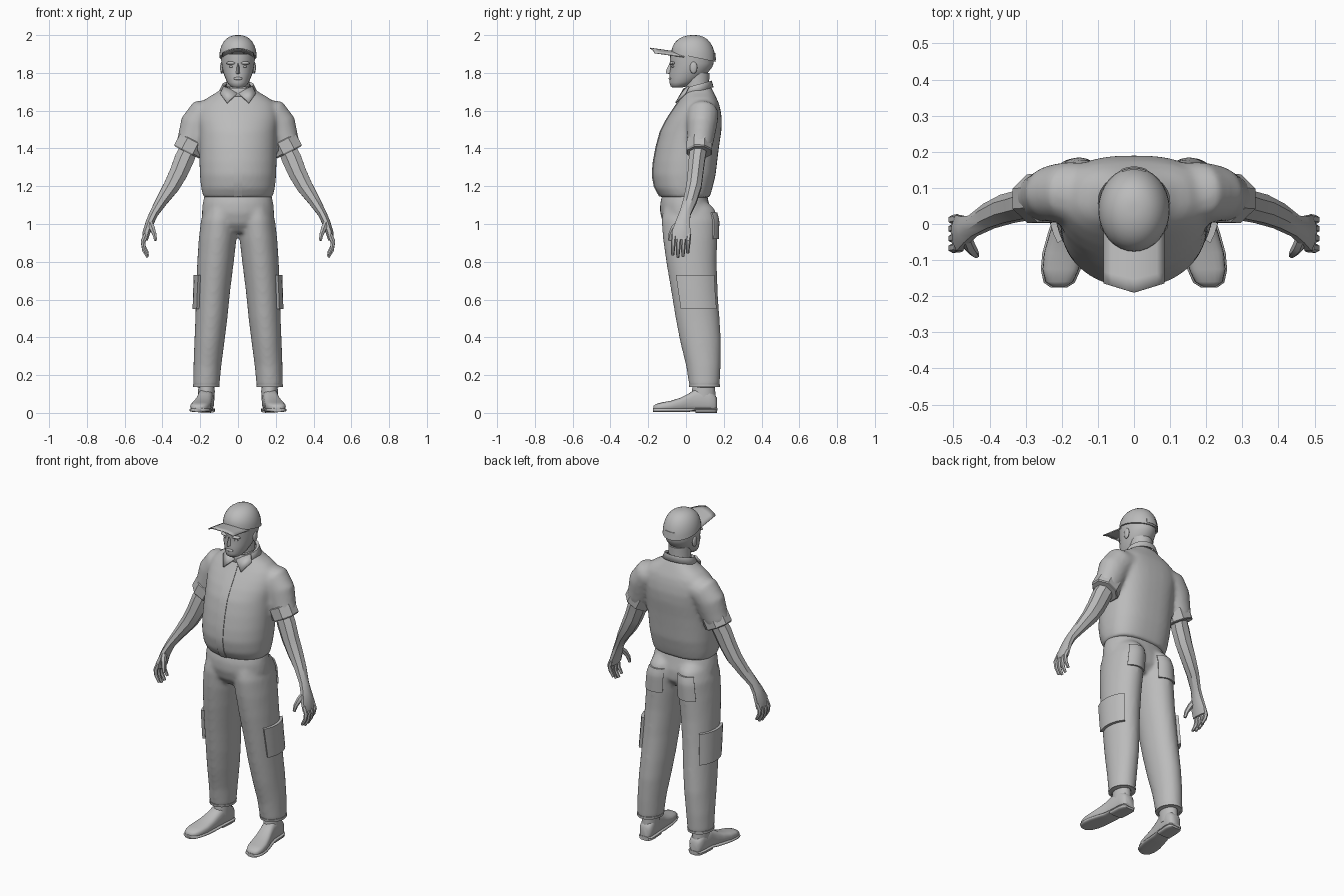
import bpy, bmesh, math
from mathutils import Vector

if "Cube" in bpy.data.objects:
    bpy.data.objects.remove(bpy.data.objects["Cube"])

mat = bpy.data.materials.new("plain_grey")
mat.diffuse_color = (0.5, 0.5, 0.5, 1)
mat.use_nodes = True
mat.node_tree.nodes["Principled BSDF"].inputs["Base Color"].default_value = mat.diffuse_color


def finish(name, bm, mirror=False, voxel=0, thick=0, angle=35, recalc=True):
    """Turn a bmesh into a named, shaded object with its modifiers."""
    if recalc:
        bmesh.ops.recalc_face_normals(bm, faces=bm.faces[:])
    me = bpy.data.meshes.new(name)
    bm.to_mesh(me)
    bm.free()
    me.materials.append(mat)
    ob = bpy.data.objects.new(name, me)
    bpy.context.collection.objects.link(ob)
    bpy.ops.object.select_all(action='DESELECT')
    ob.select_set(True)
    bpy.context.view_layer.objects.active = ob
    bpy.ops.object.shade_smooth_by_angle(angle=math.radians(angle))
    if thick:
        s = ob.modifiers.new("thickness", 'SOLIDIFY')
        s.thickness, s.offset = thick, 0
    if mirror:
        m = ob.modifiers.new("mirror", 'MIRROR')
        m.use_mirror_merge = False
    if voxel:
        r = ob.modifiers.new("blend", 'REMESH')
        r.mode, r.voxel_size, r.use_smooth_shade = 'VOXEL', voxel, True
        s = ob.modifiers.new("soften", 'SMOOTH')
        s.factor, s.iterations = 0.5, 8
    return ob


def skin(bm, rings, cap=True):
    """Join rings of points with quads."""
    vs = [[bm.verts.new(p) for p in r] for r in rings]
    n = len(vs[0])
    for a, b in zip(vs, vs[1:]):
        for i in range(n):
            j = (i + 1) % n
            bm.faces.new((a[i], a[j], b[j], b[i]))
    if cap:
        bm.faces.new(vs[0][::-1])
        bm.faces.new(vs[-1])


def point(sec, a, off=0, eb=1.0):
    """Point on a level section (z, centre x, half width, front y, back y)."""
    z, cx, hw, yf, yb = sec
    c, s = math.cos(a), math.sin(a)
    e = eb if s > 0 else 1.0
    f = lambda t: math.copysign(abs(t) ** e, t)
    return Vector((cx + (hw + off) * f(c), (yf + yb) / 2 + ((yb - yf) / 2 + off) * f(s), z))


def column(bm, secs, n=32, eb=1.0):
    skin(bm, [[point(s, 2 * math.pi * i / n, 0, eb) for i in range(n)] for s in secs])


def limb(bm, pts, n=8):
    """Tapered tube through (x, y, z, radius across, radius along y)."""
    rings = []
    for i, p in enumerate(pts):
        c = Vector(p[:3])
        t = (Vector(pts[min(i + 1, len(pts) - 1)][:3]) - Vector(pts[max(i - 1, 0)][:3])).normalized()
        v = Vector((0, 1, 0))
        v = (v - t * v.dot(t)).normalized()
        u = t.cross(v)
        rings.append([c + u * p[3] * math.cos(2 * math.pi * (k + .5) / n)
                      + v * p[4] * math.sin(2 * math.pi * (k + .5) / n) for k in range(n)])
    skin(bm, rings)


def section_at(secs, z):
    secs = sorted(secs)
    for a, b in zip(secs, secs[1:]):
        if a[0] <= z <= b[0]:
            t = (z - a[0]) / (b[0] - a[0])
            return tuple(p + (q - p) * t for p, q in zip(a, b))
    return secs[-1]


def patch(name, secs, z0, z1, a0, a1, off, mirror=False, eb=1.0, nz=8, na=8):
    """Raised panel that follows a column's surface."""
    bm = bmesh.new()
    rows = []
    for i in range(nz + 1):
        sec = section_at(secs, z0 + (z1 - z0) * i / nz)
        angs = [math.radians(a0 + (a1 - a0) * k / na) for k in range(na + 1)]
        rows.append([point(sec, a, off, eb) for a in angs] + [point(sec, a, -.012, eb) for a in angs[::-1]])
    skin(bm, rows)
    return finish(name, bm, mirror)


def ball(name, loc, size, mirror=False):
    bm = bmesh.new()
    bmesh.ops.create_uvsphere(bm, u_segments=14, v_segments=8, radius=1)
    for v in bm.verts:
        v.co = Vector(loc) + Vector(a * b for a, b in zip(v.co, size))
    return finish(name, bm, mirror, angle=60)


# Shirt: torso and sleeves blended together
torso = [(1.14, 0, .183, -.135, .125), (1.19, 0, .195, -.165, .14), (1.26, 0, .202, -.178, .157),
         (1.33, 0, .204, -.172, .165), (1.41, 0, .204, -.157, .175), (1.49, 0, .205, -.135, .187),
         (1.55, 0, .212, -.105, .19), (1.60, 0, .21, -.073, .184), (1.64, 0, .195, -.045, .174),
         (1.67, 0, .16, -.025, .16), (1.695, 0, .115, -.015, .148), (1.73, 0, .07, 0, .13)]
bm = bmesh.new()
column(bm, torso, 40, .75)
for s in (1, -1):
    limb(bm, [(s * .12, .085, 1.59, .07, .085), (s * .185, .088, 1.575, .09, .085),
              (s * .218, .085, 1.525, .09, .08), (s * .24, .078, 1.455, .08, .072),
              (s * .262, .072, 1.40, .073, .066)], 16)
finish("shirt", bm, voxel=.011)
patch("shirt_placket", torso, 1.145, 1.675, -96.5, -83.5, .004, nz=20, na=4)

# Rolled sleeve cuffs
bm = bmesh.new()
limb(bm, [(.237, .072, 1.446, .076, .068), (.24, .072, 1.44, .083, .073),
          (.268, .07, 1.385, .083, .073), (.271, .07, 1.379, .076, .068)], 8)
finish("sleeve_cuff", bm, True, angle=25)

# Collar band and pointed wings
bm = bmesh.new()
rings = []
for hw, yf, yb, dz in ((.098, -.03, .142, 0), (.082, -.012, .135, .034), (.068, 0, .125, .03)):
    ring = [point((0, 0, hw, yf, yb), 2 * math.pi * i / 28) for i in range(28)]
    rings.append([Vector((p.x, p.y, 1.678 + dz + .28 * (p.y + .02))) for p in ring])
skin(bm, rings, False)
finish("collar", bm, thick=.008)
bm = bmesh.new()
bm.faces.new([bm.verts.new(p) for p in ((.004, -.025, 1.69), (.058, -.054, 1.64),
                                        (.094, -.005, 1.69), (.076, .015, 1.728), (.04, -.008, 1.712))])
finish("collar_wing", bm, True, thick=.008)

# Trousers: two legs and hips blended together
leg = [(.135, .168, .069, .018, .178), (.25, .162, .074, .0, .184), (.38, .151, .08, -.032, .186),
       (.50, .141, .085, -.055, .178), (.64, .132, .09, -.078, .168), (.80, .119, .097, -.105, .163),
       (.92, .108, .1, -.122, .166), (1.02, .1, .096, -.13, .169), (1.08, .092, .085, -.12, .152),
       (1.11, .09, .07, -.09, .12)]
hips = [(.955, 0, .13, -.08, .10), (1.0, 0, .185, -.12, .135), (1.06, 0, .192, -.138, .135),
        (1.11, 0, .187, -.137, .122), (1.16, 0, .176, -.125, .11)]
bm = bmesh.new()
for s in (1, -1):
    column(bm, [(z, s * cx, hw, a, b) for z, cx, hw, a, b in leg], 28)
column(bm, hips, 32, .85)
finish("trousers", bm, voxel=.011)
patch("trouser_hem", leg, .136, .15, 0, 359.9, .001, True, nz=1, na=32)
patch("cargo_pocket", leg, .55, .73, -38, 52, .016, True)
patch("back_pocket", leg, .92, 1.06, 55, 122, .008, True)

# Bare forearms, palms and curled fingers
bm = bmesh.new()
limb(bm, [(.25, .07, 1.42, .05, .048), (.284, .058, 1.345, .056, .046), (.315, .05, 1.27, .052, .044),
          (.352, .042, 1.20, .046, .043), (.402, .022, 1.125, .034, .038), (.446, -.005, 1.055, .025, .032),
          (.466, -.016, 1.01, .024, .04), (.485, -.025, .955, .022, .054), (.492, -.026, .915, .016, .052)])
for y, drop in ((-.064, .012), (-.037, 0), (-.01, .004), (.015, .022)):
    limb(bm, [(.488, y, .945, .013, .013), (.503, y - .003, .90 + drop / 2, .013, .013),
              (.498, y - .005, .86 + drop, .011, .011), (.478, y - .006, .824 + drop, .008, .008)], 6)
limb(bm, [(.468, -.03, 1.015, .014, .016), (.455, -.062, .98, .016, .017),
          (.442, -.08, .945, .012, .013), (.436, -.086, .912, .008, .009)], 6)
finish("arm_and_hand", bm, True)

# Shoes: upper, sole, heel and ankle
def shoe_part(name, secs, n=20):
    """Loft along y through (y, centre x, half width, bottom, top)."""
    bm = bmesh.new()
    f = lambda t: math.copysign(abs(t) ** .7, t)
    skin(bm, [[(cx + hw * f(math.cos(2 * math.pi * i / n)), y,
                (lo + hi) / 2 + (hi - lo) / 2 * f(math.sin(2 * math.pi * i / n)))
               for i in range(n)] for y, cx, hw, lo, hi in secs])
    return finish(name, bm, True, angle=50)


outline = [(-.173, .208, .018, .036), (-.16, .207, .038, .047), (-.125, .203, .05, .056),
           (-.08, .196, .053, .064), (-.03, .187, .048, .08), (.01, .179, .043, .10),
           (.05, .172, .041, .125), (.12, .168, .042, .125), (.15, .166, .038, .10), (.163, .166, .026, .08)]
shoe_part("shoe_upper", [(y, cx, hw, .008, h) for y, cx, hw, h in outline])
shoe_part("shoe_sole", [(y * 1.015, cx, hw + .005, .004 if y < .03 else .012, .026) for y, cx, hw, h in outline])
shoe_part("shoe_heel", [(y, cx, hw + .004, 0, .022) for y, cx, hw, h in outline if y > .04])
bm = bmesh.new()
column(bm, [(.06, .168, .042, .03, .158), (.11, .167, .044, .03, .155), (.2, .166, .042, .045, .15)], 16)
finish("shoe_ankle", bm, True)

# Neck, head and face
bm = bmesh.new()
column(bm, [(1.64, 0, .065, 0, .125), (1.71, 0, .06, -.002, .12), (1.80, 0, .062, -.01, .125)], 16)
finish("neck", bm, angle=60)
bm = bmesh.new()
column(bm, [(1.722, 0, .025, -.07, -.025), (1.73, 0, .042, -.082, .01), (1.75, 0, .058, -.088, .055),
            (1.775, 0, .068, -.087, .09), (1.80, 0, .078, -.088, .115), (1.83, 0, .085, -.082, .138),
            (1.85, 0, .088, -.086, .146), (1.90, 0, .09, -.085, .15)], 24)
finish("head", bm, angle=60)
bm = bmesh.new()
skin(bm, [[(-w, -.07, z), (0, y, z), (w, -.07, z)] for z, w, y in
          ((1.793, .012, -.086), (1.798, .018, -.107), (1.815, .014, -.104), (1.85, .009, -.088))])
finish("nose", bm, angle=50)
ball("brow", (.034, -.071, 1.852), (.03, .016, .009), True)
ball("eye", (.034, -.067, 1.834), (.014, .01, .007), True)
ball("lips", (0, -.083, 1.77), (.026, .009, .008))
ball("ear", (.086, .04, 1.828), (.009, .02, .032), True)

# Cap crown, tilted lower at the back
bm = bmesh.new()
rings = []
for k in range(9):
    t = min(k / 8 * math.pi / 2, 1.5)
    h, r = math.sin(t), math.cos(t) ** .8
    ring = [point((0, 0, .099 * r, .04 - .117 * r, .04 + .117 * r), 2 * math.pi * i / 32) for i in range(32)]
    rings.append([Vector((p.x, p.y, 1.883 + .117 * h - .21 * (p.y - .04) * (1 - h))) for p in ring])
skin(bm, rings)
finish("cap_crown", bm, angle=60)

# Cap bill: arched, with a shallow point at the front
bm = bmesh.new()
rows = []
for i in range(6):
    row = []
    for k in range(9):
        x = -.083 + .166 * k / 8
        y = -.005 + (-.19 + .3 * abs(x) + .005) * i / 5
        row.append(bm.verts.new((x, y, 1.912 - .14 * (y + .06) - 3 * x * x)))
    rows.append(row)
for a, b in zip(rows, rows[1:]):
    for k in range(8):
        bm.faces.new((a[k], a[k + 1], b[k + 1], b[k]))
finish("cap_bill", bm, thick=.006)

# Adjustment strap at the back of the cap
cap_back = [(1.86, 0, .099, -.077, .157), (1.92, 0, .094, -.07, .15)]
patch("cap_strap", cap_back, 1.868, 1.905, 70, 110, .003, nz=2)
